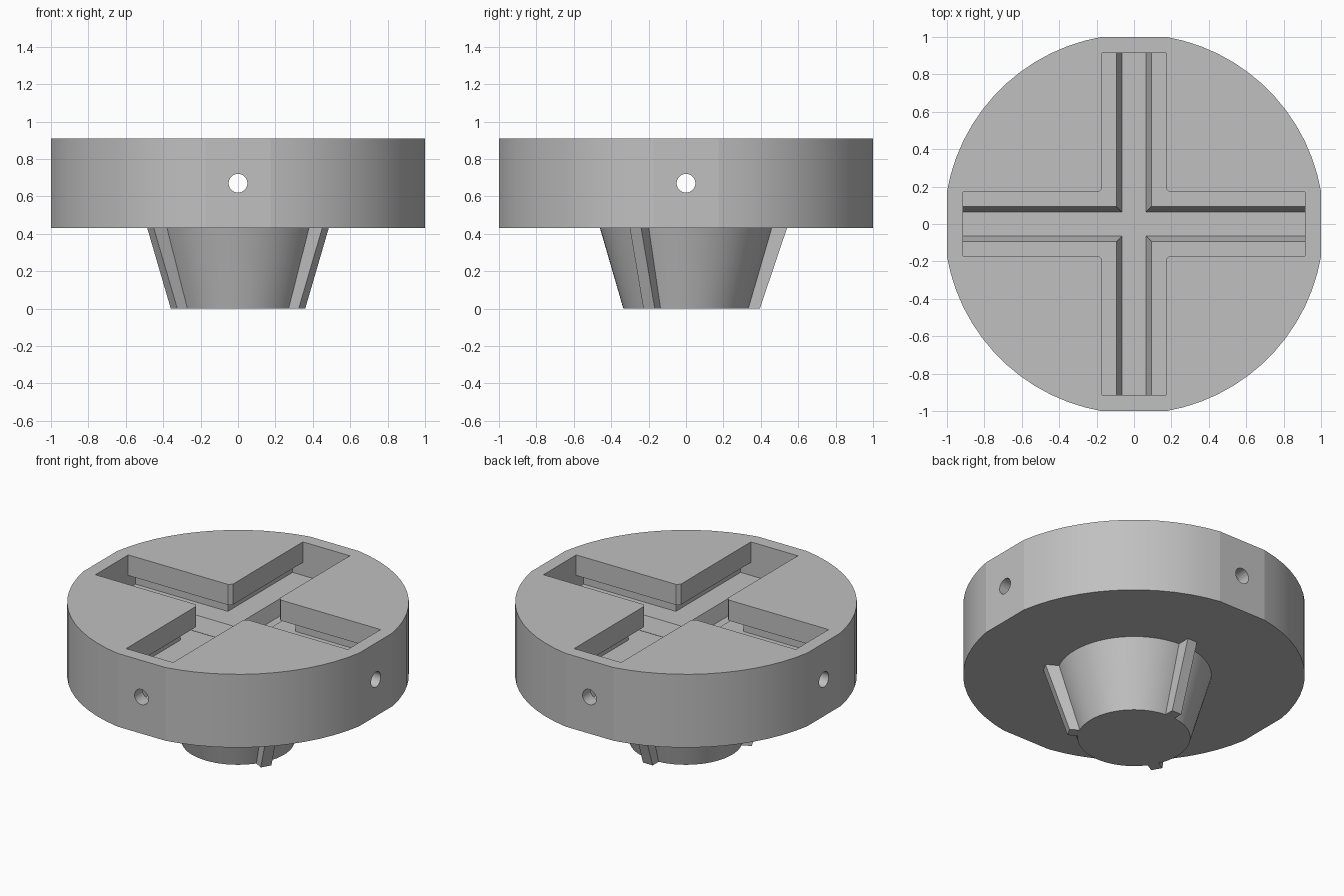
import bpy, bmesh, math
from mathutils import Matrix

cube = bpy.data.objects.get("Cube")
if cube:
    bpy.data.objects.remove(cube, do_unlink=True)

grey = bpy.data.materials.new("plain grey")
grey.use_nodes = True
colour = (0.53, 0.53, 0.53, 1)
grey.diffuse_color = colour
grey.node_tree.nodes["Principled BSDF"].inputs["Base Color"].default_value = colour


def loft(name, low, high, z0, z1):
    """Solid between two matching outlines at two heights."""
    bm = bmesh.new()
    a = [bm.verts.new((x, y, z0)) for x, y in low]
    b = [bm.verts.new((x, y, z1)) for x, y in high]
    bm.faces.new(a[::-1])
    bm.faces.new(b)
    n = len(a)
    for i in range(n):
        j = (i + 1) % n
        bm.faces.new((a[i], a[j], b[j], b[i]))
    bmesh.ops.recalc_face_normals(bm, faces=bm.faces)
    mesh = bpy.data.meshes.new(name)
    bm.to_mesh(mesh)
    bm.free()
    obj = bpy.data.objects.new(name, mesh)
    bpy.context.collection.objects.link(obj)
    mesh.materials.append(grey)
    return obj


def circle(radius, count):
    return [(radius * math.cos(2 * math.pi * i / count),
             radius * math.sin(2 * math.pi * i / count)) for i in range(count)]


def four_times(points):
    """Repeat a run of outline points in all four quadrants."""
    out = []
    for q in range(4):
        for x, y in points:
            for _ in range(q):
                x, y = -y, x
            out.append((x, y))
    return out


def cross(half, chamfer=0.0, reach=0.915):
    inner = [(half, half)]
    if chamfer:
        inner = [(half + chamfer, half), (half, half + chamfer)]
    return four_times([(reach, half)] + inner + [(half, reach)])


def cut(target, cutter):
    mod = target.modifiers.new("cut", 'BOOLEAN')
    mod.operation = 'DIFFERENCE'
    mod.solver = 'EXACT'
    mod.object = cutter
    bpy.context.view_layer.objects.active = target
    bpy.ops.object.modifier_apply(modifier=mod.name)
    bpy.data.objects.remove(cutter, do_unlink=True)


def smooth(obj, degrees):
    bpy.ops.object.select_all(action='DESELECT')
    obj.select_set(True)
    bpy.context.view_layer.objects.active = obj
    bpy.ops.object.shade_smooth_by_angle(angle=math.radians(degrees))


# Round body with four small flats
radius, steps = 1.015, 13
start = math.acos(1 / radius)
sweep = math.pi / 2 - 2 * start
arc = [(radius * math.cos(start + sweep * i / steps),
        radius * math.sin(start + sweep * i / steps)) for i in range(steps + 1)]
outline = four_times(arc)
body = loft("round_body", outline, outline, 0.43, 0.91)

# Crossed tracks: wide undercut, tapered groove, open top
cut(body, loft("undercut", cross(0.245), cross(0.245), 0.69, 0.775))
cut(body, loft("groove", cross(0.065), cross(0.098), 0.60, 0.70))
cut(body, loft("opening", cross(0.17, 0.02), cross(0.17, 0.02), 0.76, 1.0))

# Pin holes through the rim on both axes
for axis in 'XY':
    drill = loft("drill", circle(0.05, 32), circle(0.05, 32), -1.2, 1.2)
    turn = Matrix.Rotation(math.pi / 2, 4, 'Y' if axis == 'X' else 'X')
    drill.data.transform(Matrix.Translation((0, 0, 0.67)) @ turn)
    cut(body, drill)
smooth(body, 12)

# Tapered plug under the body
plug = loft("tapered_plug", circle(0.335, 64), circle(0.46, 64), 0, 0.43)
smooth(plug, 12)

# Three ribs down the plug
for i in range(3):
    w = 0.035
    low = [(0.32, -w), (0.395, -w), (0.395, w), (0.32, w)]
    high = [(0.44, -w), (0.54, -w), (0.54, w), (0.44, w)]
    rib = loft(f"plug_rib_{i + 1}", low, high, 0, 0.43)
    rib.data.transform(Matrix.Rotation(math.pi / 2 + i * math.tau / 3, 4, 'Z'))
